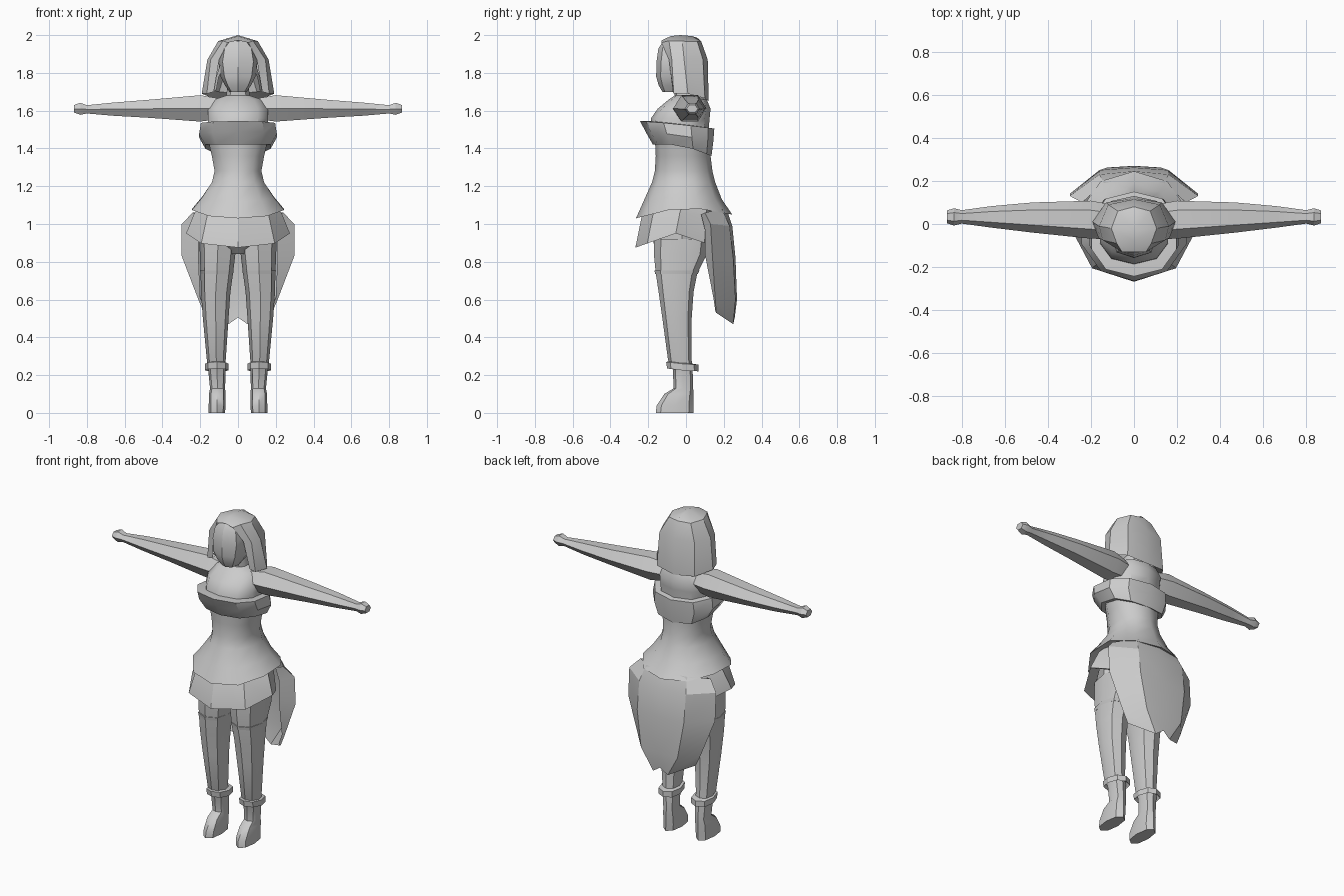
import bpy, bmesh, math
from mathutils import Vector

grey = bpy.data.materials.new("plain grey")
grey.diffuse_color = (0.6, 0.6, 0.6, 1)


def signed_pow(v, p):
    return math.copysign(abs(v) ** p, v)


def ring(w, yf, yb, zs, zf=None, zb=None, cx=0, n=8, p=0.85):
    """Horizontal section: half width, front y, back y, heights at side, front and back."""
    zf = zs if zf is None else zf
    zb = zs if zb is None else zb
    mid, out = (yf + yb) / 2, []
    for i in range(n):
        a = 2 * math.pi * i / n
        s, c = signed_pow(math.sin(a), p), signed_pow(math.cos(a), p)
        z = zs + ((zf - zs) * c if c > 0 else (zb - zs) * -c)
        out.append((cx + w * s, mid - (yb - yf) / 2 * c, z))
    return out


def loft(name, rows, closed=True, caps=(True, True), mirror=False, angle=35, outward=None):
    bm = bmesh.new()
    vs = [[bm.verts.new(p) for p in r] for r in rows]
    n = len(rows[0])
    for a, b in zip(vs, vs[1:]):
        for i in range(n if closed else n - 1):
            j = (i + 1) % n
            bm.faces.new((a[i], a[j], b[j], b[i]))
    if closed:
        for use, r in zip(caps, (vs[0], vs[-1])):
            if use:
                bm.faces.new(r)
    bmesh.ops.recalc_face_normals(bm, faces=bm.faces)
    if outward:  # open sheets: make them face away from the body
        c = Vector(outward)
        if sum(f.normal.dot(f.calc_center_median() - c) for f in bm.faces) < 0:
            bmesh.ops.reverse_faces(bm, faces=bm.faces)
    me = bpy.data.meshes.new(name)
    bm.to_mesh(me)
    bm.free()
    me.materials.append(grey)
    ob = bpy.data.objects.new(name, me)
    bpy.context.collection.objects.link(ob)
    bpy.ops.object.select_all(action='DESELECT')
    ob.select_set(True)
    bpy.context.view_layer.objects.active = ob
    bpy.ops.object.shade_smooth_by_angle(angle=math.radians(angle))
    if mirror:
        m = ob.modifiers.new("mirror", 'MIRROR')
        m.merge_threshold = 0.001
    return ob


# Legs and feet: centre x, half width, front y, back y, height
leg = [(.112, .043, -.16, .04, 0), (.11, .045, -.155, .04, .04),
       (.11, .044, -.115, .04, .1), (.108, .04, -.065, .038, .13),
       (.112, .046, -.07, .035, .23), (.115, .05, -.095, .03, .28),
       (.118, .068, -.125, .03, .5), (.118, .078, -.145, .04, .64),
       (.112, .086, -.16, .06, .74), (.108, .094, -.17, .11, .84),
       (.105, .1, -.17, .12, .92)]
loft("leg", [ring(w, f, b, z, cx=cx) for cx, w, f, b, z in leg], mirror=True)

# Ankle cuffs, slightly tilted
cuff = [(.048, -.08, .04, .25), (.062, -.1, .065, .225),
        (.062, -.105, .065, .26), (.048, -.08, .04, .265)]
loft("ankle_cuff", [ring(w, f, b, z, z + .01, z - .005, cx=.112) for w, f, b, z in cuff],
     mirror=True, angle=25)

# Stocking tops
loft("stocking_band", [ring(.086, -.163, .062, .735, cx=.112),
                       ring(.089, -.167, .072, .755, cx=.112)], mirror=True)

# Hips under the skirt
loft("hips", [ring(.13, -.12, .09, .84), ring(.2, -.17, .13, .89),
              ring(.21, -.18, .14, 1.0), ring(.18, -.17, .14, 1.1)])

# Pointed skirt
skirt = [(.19, -.2, .16, 1.1, 1.09, 1.08), (.23, -.235, .17, 1.06, 1.04, 1.04),
         (.275, -.268, .16, .95, .875, .88), (.22, -.2, .13, .96, .9, .89)]
loft("skirt", [ring(*r, p=1) for r in skirt], caps=(True, False), angle=30)

# Bodice with flared hem
bodice = [(.17, -.16, .15, 1.11, 1.08, 1.08), (.255, -.265, .245, 1.095, 1.03, 1.05),
          (.2, -.225, .19, 1.15, 1.12, 1.13), (.145, -.18, .155, 1.22),
          (.13, -.165, .14, 1.28), (.145, -.16, .13, 1.36), (.17, -.165, .13, 1.46)]
loft("bodice", [ring(*r, n=10, p=.95) for r in bodice], angle=40)

# Folded band around the bust
band = [(.15, -.15, .11, 1.42, 1.42, 1.37), (.18, -.175, .135, 1.42, 1.42, 1.36),
        (.215, -.215, .145, 1.47, 1.49, 1.44), (.205, -.243, .15, 1.53, 1.545, 1.505),
        (.165, -.19, .12, 1.53, 1.545, 1.51)]
loft("bust_band", [ring(*r, n=10) for r in band])

# Upper chest, shoulders and neck
chest = [(.165, -.19, .12, 1.5), (.165, -.185, .125, 1.56), (.165, -.15, .13, 1.61),
         (.13, -.09, .11, 1.66), (.065, -.06, .06, 1.68), (.055, -.065, .05, 1.76)]
loft("chest_and_neck", [ring(*r, n=10) for r in chest], angle=40)

# Arms and closed hands: x, y centre, z centre, half depth, half height
arm = [(.1, .01, 1.61, .08, .055), (.2, .02, 1.612, .088, .07),
       (.47, .03, 1.61, .07, .048), (.66, .033, 1.608, .05, .035),
       (.8, .033, 1.607, .031, .022), (.835, .033, 1.61, .04, .032),
       (.868, .033, 1.61, .03, .02)]
loft("arm", [[(x, y + ry * math.cos(i * math.pi / 3), z + rz * math.sin(i * math.pi / 3) * 1.15)
              for i in range(6)] for x, y, z, ry, rz in arm], mirror=True, angle=30)

# Head
head = [(.045, -.125, .0, 1.7), (.07, -.145, .04, 1.735), (.092, -.158, .06, 1.78),
        (.104, -.156, .07, 1.86), (.09, -.146, .06, 1.93), (.055, -.12, .04, 1.968)]
loft("head", [ring(*r, n=8, p=.7) for r in head], angle=30)

# Bobbed hair, open at the face; each row runs from the front edge to the back
hair = [
    [(0, -.13, 1.972), (0, -.08, 1.995), (0, -.03, 2), (0, .03, 1.995), (0, .06, 1.985)],
    [(.055, -.13, 1.96), (.08, -.09, 1.97), (.105, -.02, 1.968), (.075, .06, 1.965), (0, .08, 1.968)],
    [(.1, -.09, 1.87), (.145, -.075, 1.87), (.162, -.01, 1.87), (.12, .09, 1.87), (0, .115, 1.87)],
    [(.128, -.07, 1.7), (.165, -.065, 1.69), (.192, .01, 1.69), (.13, .1, 1.665), (0, .12, 1.65)],
    [(.115, -.05, 1.71), (.14, -.04, 1.71), (.15, .01, 1.71), (.1, .06, 1.7), (0, .07, 1.69)],
    [(.085, -.08, 1.87), (.09, -.06, 1.8), (.09, .0, 1.8), (.07, .04, 1.8), (0, .05, 1.8)],
]
loft("hair", hair, closed=False, mirror=True, angle=30, outward=(0, 0, 1.85))

# Back drape with a notched lower edge; each row runs from the folded side to the middle
drape = [
    [(.2, .08, 1.05), (.24, .1, 1.06), (.14, .19, 1.08), (0, .215, 1.08)],
    [(.21, .1, .97), (.298, .13, 1.0), (.16, .23, .99), (0, .245, .99)],
    [(.21, .1, .84), (.298, .14, .83), (.16, .25, .82), (0, .262, .82)],
    [(.2, .145, .61), (.21, .155, .6), (.125, .262, .6), (0, .27, .6)],
    [(.17, .155, .54), (.18, .16, .53), (.05, .25, .47), (0, .258, .505)],
]
loft("back_drape", drape, closed=False, mirror=True, angle=25, outward=(0, 0, .8))
